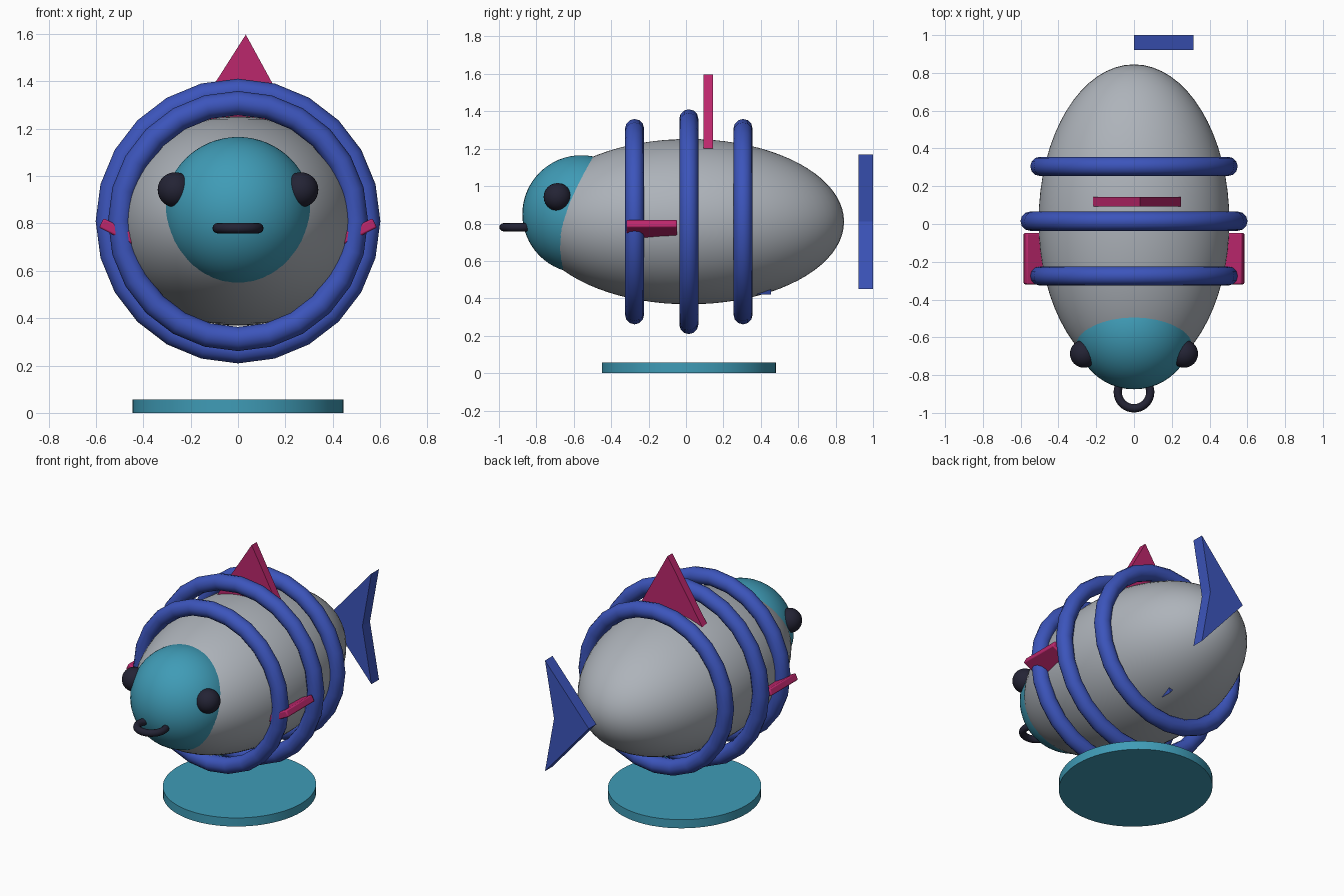
import bpy, bmesh, math

if "Cube" in bpy.data.objects:
    bpy.data.objects.remove(bpy.data.objects["Cube"])


def material(name, rgb):
    m = bpy.data.materials.new(name)
    m.diffuse_color = (*rgb, 1)
    m.use_nodes = True
    m.node_tree.nodes["Principled BSDF"].inputs["Base Color"].default_value = m.diffuse_color
    return m


GREY = material("body grey", (0.42, 0.45, 0.49))
TEAL = material("teal", (0.05, 0.33, 0.47))
BLUE = material("ring blue", (0.045, 0.09, 0.50))
PINK = material("fin magenta", (0.50, 0.02, 0.15))
DARK = material("dark", (0.017, 0.017, 0.035))

CY = 0.015   # lengthwise centre of the body
CZ = 0.81    # height of the body axis


def finish(name, mat, smooth=True):
    ob = bpy.context.object
    ob.name = name
    ob.data.materials.append(mat)
    if smooth:
        bpy.ops.object.transform_apply(location=False, rotation=True, scale=True)
        bpy.ops.object.shade_smooth_by_angle(angle=math.radians(35))
    return ob


def ball(name, mat, loc, scale, seg=48, rings=32):
    bpy.ops.mesh.primitive_uv_sphere_add(segments=seg, ring_count=rings, location=loc)
    bpy.context.object.scale = scale
    return finish(name, mat)


def ring(name, mat, loc, major, minor, rot=(0, 0, 0), seg=24):
    bpy.ops.mesh.primitive_torus_add(location=loc, rotation=rot, major_radius=major,
                                     minor_radius=minor, major_segments=seg, minor_segments=12)
    return finish(name, mat)


def plate(name, mat, outline, y0, y1):
    """Extrude an (x, z) outline from y0 to y1."""
    bm = bmesh.new()
    face = bm.faces.new([bm.verts.new((x, y0, z)) for x, z in outline])
    ext = bmesh.ops.extrude_face_region(bm, geom=[face])
    for v in ext["geom"]:
        if isinstance(v, bmesh.types.BMVert):
            v.co.y = y1
    bmesh.ops.recalc_face_normals(bm, faces=bm.faces)
    me = bpy.data.meshes.new(name)
    bm.to_mesh(me)
    bm.free()
    me.materials.append(mat)
    ob = bpy.data.objects.new(name, me)
    bpy.context.collection.objects.link(ob)
    return ob


# Body and head
ball("body", GREY, (0, CY, CZ), (0.505, 0.83, 0.442), 64, 40)
ball("head", TEAL, (0, -0.56, 0.85), (0.315, 0.315, 0.315))

# Rings around the body
for name, dy, major in (("front_ring", -0.29, 0.498), ("middle_ring", 0, 0.55),
                        ("rear_ring", 0.29, 0.498)):
    ring(name, BLUE, (0, CY + dy, CZ), major, 0.051, (math.pi / 2, 0, 0))

# Mouth
ring("mouth", DARK, (0, -0.89, 0.78), 0.086, 0.022, seg=32)

# Eyes and side fins
for side, s in (("left", -1), ("right", 1)):
    ball(side + "_eye", DARK, (s * 0.265, -0.687, 0.942), (0.074,) * 3, 32, 20)
    bpy.ops.mesh.primitive_cube_add(size=1, location=(s * 0.488, -0.183, 0.757),
                                    rotation=(0, -s * math.radians(27), 0))
    fin = bpy.context.object
    fin.scale = (0.2, 0.272, 0.044)
    finish(side + "_fin", PINK)
    bev = fin.modifiers.new("soft_edges", 'BEVEL')
    bev.width = 0.008
    bev.segments = 2

# Top fin
plate("top_fin", PINK, [(-0.22, 1.2), (0.25, 1.2), (0.033, 1.597)], 0.093, 0.144)

# Tail, a chevron opening sideways, and the small tip under the belly
plate("tail", BLUE, [(0, CZ), (0.315, CZ - 0.36), (0.25, CZ), (0.315, CZ + 0.36)], 0.922, 1.0)
plate("belly_tip", BLUE, [(0.04, 0.5), (0.1, 0.42), (0.13, 0.5)], 0.38, 0.455)

# Base disc
bpy.ops.mesh.primitive_cylinder_add(vertices=64, radius=1, depth=1, location=(0, CY, 0.028))
bpy.context.object.scale = (0.446, 0.465, 0.056)
finish("base", TEAL)
